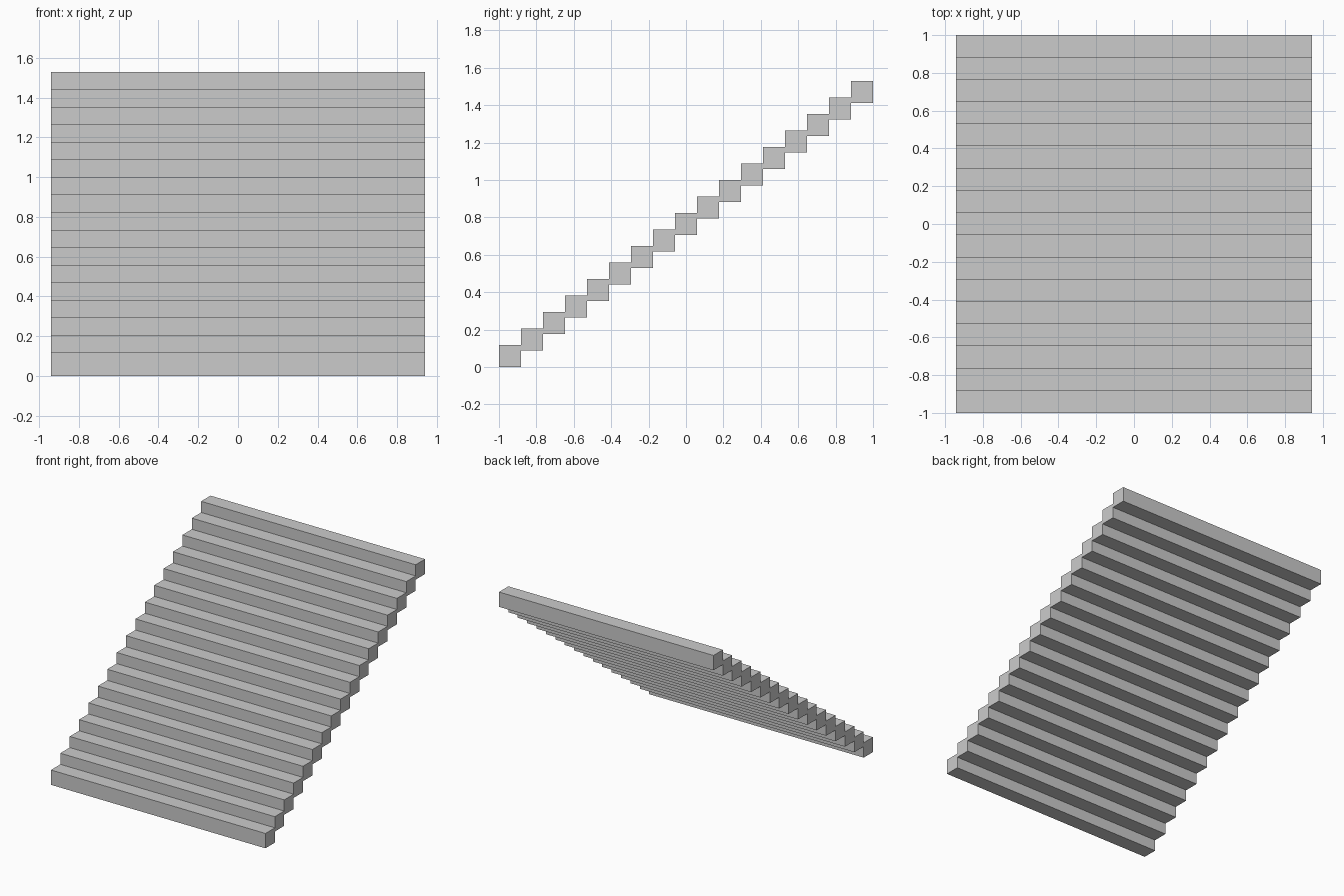
import bpy

if "Cube" in bpy.data.objects:
    bpy.data.objects.remove(bpy.data.objects["Cube"])

STEPS = 17
TREAD = 2 / STEPS        # depth and height of one step
RISE = TREAD * 0.75      # steps overlap vertically by a quarter
WIDTH = TREAD * 16

# Lowest step: a square-section bar across the stair
bpy.ops.mesh.primitive_cube_add(size=1, location=(0, -1 + TREAD / 2, TREAD / 2))
stairs = bpy.context.object
stairs.name = "stair_steps"
stairs.scale = (WIDTH, TREAD, TREAD)
bpy.ops.object.transform_apply(location=False, rotation=False, scale=True)

# Repeat the step up and back to form the flight
flight = stairs.modifiers.new("flight", 'ARRAY')
flight.count = STEPS
flight.use_relative_offset = False
flight.use_constant_offset = True
flight.constant_offset_displace = (0, TREAD, RISE)
